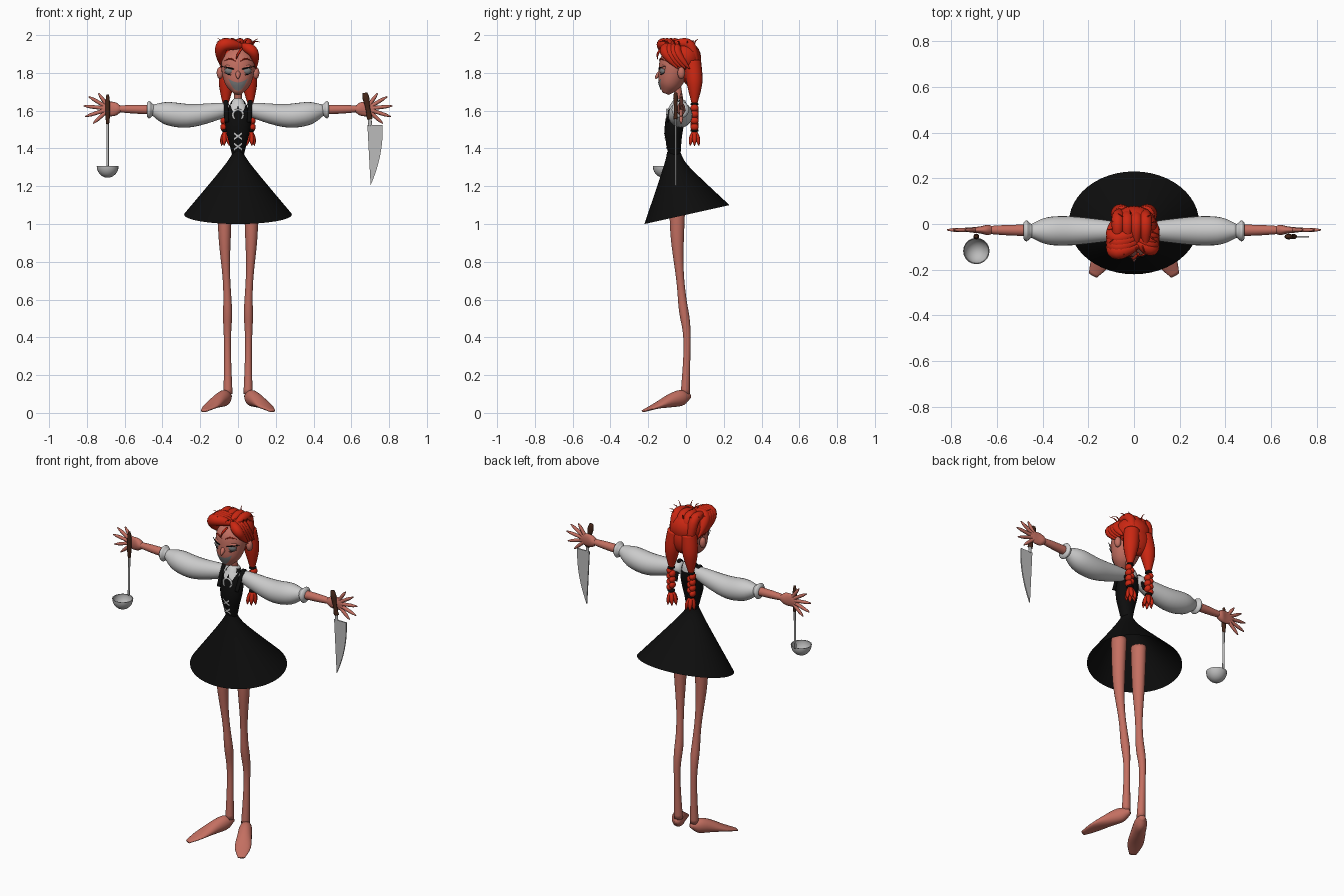
import bpy, bmesh, math, random
from math import sin, cos, pi, tau
from mathutils import Vector, Matrix
from mathutils.bvhtree import BVHTree

if "Cube" in bpy.data.objects:
    bpy.data.objects.remove(bpy.data.objects["Cube"])
random.seed(4)
SIDE, FRONT, UP = Vector((1, 0, 0)), Vector((0, 1, 0)), Vector((0, 0, 1))


def material(name, red, green, blue):
    mat = bpy.data.materials.new(name)
    mat.use_nodes = True
    mat.diffuse_color = (red, green, blue, 1)
    shader = mat.node_tree.nodes["Principled BSDF"]
    shader.inputs["Base Color"].default_value = mat.diffuse_color
    return mat


def grey_material(name, value):
    return material(name, value, value, value)


hair_red = material("hair red", .6, .02, .006)
skin = material("skin", .55, .16, .12)
dark_wood = material("dark wood", .06, .02, .01)
black_cloth = grey_material("black cloth", .004)
white_cloth = grey_material("white cloth", .6)
eye_grey = grey_material("eye grey", .2)
metal = grey_material("metal", .5)


def finish(name, bm, mat, smooth=True):
    bmesh.ops.recalc_face_normals(bm, faces=bm.faces)
    for face in bm.faces:
        face.smooth = smooth
    mesh = bpy.data.meshes.new(name)
    bm.to_mesh(mesh)
    bm.free()
    mesh.materials.append(mat)
    obj = bpy.data.objects.new(name, mesh)
    bpy.context.collection.objects.link(obj)
    return obj


def sample(keys, t):
    """Smooth value at t along evenly spaced keys (numbers or vectors)."""
    last = len(keys) - 1
    i = min(int(t * last), last - 1)
    f = t * last - i
    a, b, c, d = [keys[min(max(i + step, 0), last)] for step in (-1, 0, 1, 2)]
    return (b + (c - a) * (f / 2) + (a * 2 - b * 5 + c * 4 - d) * (f * f / 2)
            + (b * 3 - a - c * 3 + d) * (f ** 3 / 2))


def loft(name, rings, mat, caps=True):
    bm = bmesh.new()
    rows = [[bm.verts.new(point) for point in ring] for ring in rings]
    for row, following in zip(rows, rows[1:]):
        for i in range(len(row)):
            bm.faces.new((row[i - 1], row[i], following[i], following[i - 1]))
    if caps:
        bm.faces.new(rows[0])
        bm.faces.new(rows[-1])
    return finish(name, bm, mat)


def tube(name, path, radii, mat, flat=(1,), across=FRONT, sides=16, steps=16, mirror=1):
    """Ellipses along a smooth path; flat is the depth to width ratio."""
    keys = [Vector((mirror * x, y, z)) for x, y, z in path]
    centres = [sample(keys, k / steps) for k in range(steps + 1)]
    rings = []
    for k, centre in enumerate(centres):
        along = centres[min(k + 1, steps)] - centres[max(k - 1, 0)]
        u = across.cross(along).normalized()
        v = along.cross(u).normalized() * sample(flat, k / steps)
        radius = max(sample(radii, k / steps), .001)
        rings.append([centre + (u * cos(tau * n / sides) + v * sin(tau * n / sides)) * radius
                      for n in range(sides)])
    return loft(name, rings, mat)


def ball(name, centre, size, mat, mirror=1):
    x, y, z = centre
    place = Matrix.Translation((mirror * x, y, z)) @ Matrix.Diagonal((*size, 1))
    bm = bmesh.new()
    bmesh.ops.create_uvsphere(bm, u_segments=20, v_segments=12, radius=1, matrix=place)
    return finish(name, bm, mat)


def plate(name, target, top, bottom, mat, columns=14, rows=5):
    """Thin patch between two (x, z) edges, laid on the front of the target."""
    source = bmesh.new()
    source.from_mesh(target.data)
    tree = BVHTree.FromBMesh(source)
    source.free()
    bm = bmesh.new()
    grid = []
    for i in range(columns + 1):
        upper, lower = Vector(top(i / columns)), Vector(bottom(i / columns))
        grid.append([])
        for j in range(rows + 1):
            x, z = upper.lerp(lower, j / rows)
            hit = tree.ray_cast(Vector((x, -2, z)), FRONT)[0]
            grid[-1].append(bm.verts.new((x, (hit.y if hit else -.08) - .004, z)))
    for left, right in zip(grid, grid[1:]):
        for j in range(rows):
            bm.faces.new((left[j], left[j + 1], right[j + 1], right[j]))
    finish(name, bm, mat)


# Skirt: tilted rings between a front and a back outline
front = [Vector((0, -.1, 1.38)), Vector((0, -.12, 1.3)), Vector((0, -.22, 1))]
back = [Vector((0, -.03, 1.38)), Vector((0, .02, 1.3)), Vector((0, .23, 1.1))]
rings = []
for k in range(13):
    near, far = sample(front, k / 12), sample(back, k / 12)
    width = sample((.025, .08, .285), k / 12)
    rings.append([near.lerp(far, (1 + sin(tau * n / 48)) / 2) + SIDE * width * cos(tau * n / 48)
                  for n in range(48)])
loft("skirt", rings, black_cloth, caps=False)

# Bodice, laces, collar and brooch
bodice = tube("bodice", [(0, -.06, 1.36), (0, -.065, 1.5), (0, -.035, 1.65)],
              (.03, .045, .065, .065, .035), black_cloth, flat=(1, .75, .8), sides=24)
for height in (1.41, 1.465):
    for lean in (-.015, .015):
        plate("lace", bodice, lambda t: (.02 * (2 * t - 1), height + lean * (2 * t - 1) + .005),
              lambda t: (.02 * (2 * t - 1), height + lean * (2 * t - 1) - .005), white_cloth)
tube("collar", [(0, -.04, 1.615), (0, -.03, 1.66)], (.048, .04, .026), white_cloth)
for side in (-1, 1):
    plate("collar_flap", bodice, lambda t: (side * .04 * t, 1.635),
          lambda t: (side * .04 * t, 1.63 - .04 * sin(pi * t)), white_cloth)
circle = [(.027 * cos(tau * k / 12), -.1, 1.578 + .027 * sin(tau * k / 12)) for k in range(13)]
tube("brooch", circle, (.006,), white_cloth, sides=8, steps=24)
tube("neck", [(0, -.03, 1.63), (0, -.05, 1.75)], (.02,), skin)

# Head and face
head = tube("head", [(0, -.108, 1.69), (0, -.07, 1.8), (0, -.05, 1.93)],
            (.02, .065, .085, .085, .04), skin, flat=(.9,), sides=32)
tube("nose", [(0, -.125, 1.815), (0, -.163, 1.77)], (.008, .013, .004), skin, across=SIDE)
plate("mouth", head, lambda t: (.05 * (2 * t - 1), 1.75 + .02 * (2 * t - 1) ** 2),
      lambda t: (.05 * (2 * t - 1), 1.705 + .06 * (2 * t - 1) ** 2), eye_grey)
for side in (-1, 1):
    ball("eye", (.04, -.118, 1.812), (.031, .022, .024), eye_grey, side)
    ball("eyelid", (.04, -.11, 1.828), (.034, .026, .02), skin, side)
    tube("upper_lash", [(.01, -.13, 1.815), (.04, -.142, 1.825), (.09, -.11, 1.835)],
         (.002, .004, .001), black_cloth, sides=8, mirror=side)
    tube("lower_lash", [(.01, -.13, 1.8), (.04, -.135, 1.79), (.07, -.115, 1.8)],
         (.001, .003, .001), black_cloth, sides=8, mirror=side)
    tube("eyebrow", [(.01, -.14, 1.86), (.04, -.135, 1.875), (.07, -.11, 1.865)],
         (.001, .004, .001), hair_red, sides=8, mirror=side)
    ball("ear", (.095, -.025, 1.8), (.018, .02, .032), skin, side)

# Hair mass, swept locks and loose strands
ball("hair_cap", (0, -.01, 1.88), (.1, .09, .09), hair_red)
ball("hair_back", (0, .025, 1.82), (.085, .055, .09), hair_red)
for k in range(4):
    y, x = .02 * k, .04 * k - .07
    tube("right_fringe_lock", [(.03, y - .09, 1.94), (-.08, y - .12, 1.945), (-.095, y - .04, 1.84)],
         (.01, .032, .03, .002), hair_red)
    tube("left_fringe_lock", [(.01, y - .08, 1.95), (.08, y - .11, 1.91), (.095, y - .04, 1.82)],
         (.01, .028, .022, .002), hair_red)
    tube("crown_lock", [(x, -.1, 1.94), (x, .02, 1.945), (x * .8, .06, 1.75)],
         (.01, .026, .026, .002), hair_red, across=SIDE)
tube("forehead_curl", [(.02, -.13, 1.93), (0, -.15, 1.9), (-.01, -.15, 1.87)],
     (.006, .006, .001), hair_red, sides=8)
for k in range(12):
    angle = tau * k / 12 + random.uniform(-.2, .2)
    x, y = .09 * cos(angle), .08 * sin(angle) - .03
    tube("stray_strand", [(x * .8, y * .8, 1.93), (x, y, 1.965), (x * 1.3, y * 1.3, random.uniform(1.96, 1.985))],
         (.004, .003, .001), hair_red, across=Vector((.3, 1, .2)), sides=6)

for side in (-1, 1):
    # Braids
    tube("braid_root", [(.045, .035, 1.86), (.06, .045, 1.75), (.066, .045, 1.64)],
         (.045, .042, .016), hair_red, mirror=side)
    for k in range(7):
        ball("braid_strand", (.068 + .008 * (-1) ** k, .045, 1.615 - .017 * k),
             (.018, .022, .02), hair_red, side)
    for height in (1.495, 1.635):
        ball("braid_tie", (.067, .045, height), (.02, .022, .01), black_cloth, side)
    for k in range(6):
        dx, dy = cos(tau * k / 6), sin(tau * k / 6)
        tube("braid_tuft", [(.066, .045, 1.495), (.062 + .02 * dx, .045 + .02 * dy, 1.45),
                            (.06 + .027 * dx, .045 + .027 * dy, 1.413)],
             (.008, .013, .01, .001), hair_red, sides=8, mirror=side)

    # Sleeve, cuff and shoulder strap
    tube("sleeve", [(.045, -.03, 1.61), (.27, -.03, 1.573), (.455, -.03, 1.606)],
         (.033, .05, .063, .06, .027), white_cloth, sides=24, mirror=side)
    tube("cuff", [(.44, -.03, 1.605), (.483, -.03, 1.605)], (.026, .032, .046, .036),
         white_cloth, sides=20, mirror=side)
    tube("shoulder_strap", [(.06, -.1, 1.54), (.065, -.035, 1.65), (.06, .015, 1.54)],
         (.006,), black_cloth, flat=(2,), across=SIDE, mirror=side)

    # Forearm, palm and a fan of fingers
    tube("forearm", [(.44, -.028, 1.605), (.65, -.026, 1.61)], (.026, .023, .016), skin, mirror=side)
    tube("palm", [(.62, -.026, 1.608), (.725, -.026, 1.61)], (.016, .036, .037, .02), skin,
         flat=(1, .4, .4), mirror=side)
    for k in range(5):
        angle = .95 - .42 * k
        length = .14 * cos(angle * .8)
        points = [(.68 + length * part * cos(angle), -.026, 1.61 + length * part * sin(angle))
                  for part in (.2, .6, 1)]
        tube("finger", points, (.011, .01, .009, .003), skin, sides=10, mirror=side)

    # Leg and foot
    tube("leg", [(.07, -.045, 1.2), (.07, -.045, .9), (.056, -.02, .6), (.056, .005, .4), (.053, -.004, .1)],
         (.042, .034, .02, .024, .018, .024), skin, flat=(1.1, 1), sides=20, steps=30, mirror=side)
    tube("foot", [(.045, .02, .09), (.1, -.08, .065), (.18, -.225, .01)],
         (.014, .034, .04, .044, .02), skin, flat=(1, 1.2, .9, .35, .3), across=UP, sides=20, mirror=side)

# Ladle in the right hand
tube("ladle_handle", [(-.69, -.055, 1.685), (-.69, -.055, 1.53)], (.007, .012, .012, .008), dark_wood)
tube("ladle_rod", [(-.69, -.055, 1.54), (-.69, -.06, 1.305)], (.006,), metal, sides=10)
bowl = ball("ladle_bowl", (-.69, -.118, 1.307), (.058, .058, .062), metal)
bm = bmesh.new()
bm.from_mesh(bowl.data)
bmesh.ops.bisect_plane(bm, geom=bm.verts[:] + bm.edges[:] + bm.faces[:],
                       plane_co=UP * 1.308, plane_no=UP, clear_outer=True)
bm.to_mesh(bowl.data)
bm.free()
bowl.modifiers.new("wall", "SOLIDIFY").thickness = .004

# Knife in the left hand: straight spine and a curved cutting edge
tube("knife_handle", [(.672, -.055, 1.695), (.698, -.055, 1.555)], (.012, .018, .013, .013, .016),
     dark_wood, flat=(.7,))
tube("knife_neck", [(.697, -.055, 1.56), (.7, -.055, 1.52)], (.01,), metal, flat=(.6,))
outline = [(.685, -.055, 1.525)]
for k in range(13):
    t = k / 12
    outline.append((.687 + .015 * t + .078 * (1 - t * t), -.055, 1.525 - .32 * t))
bm = bmesh.new()
bm.faces.new([bm.verts.new(point) for point in outline])
blade = finish("knife_blade", bm, metal, smooth=False)
wall = blade.modifiers.new("thickness", "SOLIDIFY")
wall.thickness, wall.offset = .007, 0
